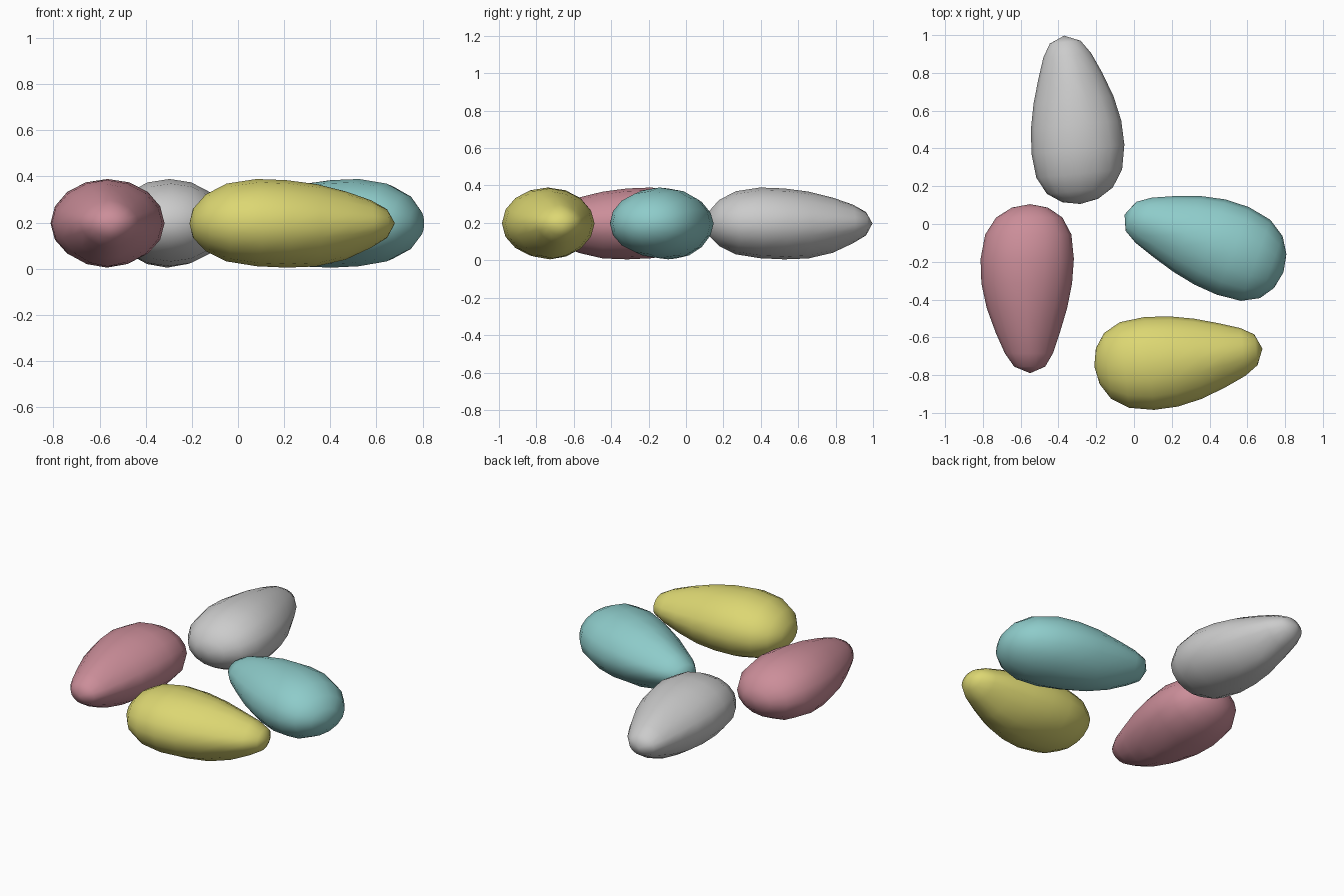
import bpy, bmesh
from math import sin, cos, pi, radians, copysign

if "Cube" in bpy.data.objects:
    bpy.data.objects.remove(bpy.data.objects["Cube"])

LEN, MID_Z, SEG = 0.895, 0.197, 16

# Profile stations: distance from blunt end, half width, height above / below
# the middle, and cross-section power (above 1 pinches the diagonals)
STATIONS = [
    (0.018, 0.095, 0.066, 0.066, 1.0),
    (0.07, 0.175, 0.125, 0.120, 1.0),
    (0.16, 0.228, 0.172, 0.165, 1.0),
    (0.29, 0.247, 0.192, 0.186, 1.0),
    (0.42, 0.240, 0.187, 0.192, 1.05),
    (0.55, 0.213, 0.170, 0.187, 1.12),
    (0.68, 0.170, 0.138, 0.157, 1.2),
    (0.79, 0.127, 0.100, 0.106, 1.15),
    (0.86, 0.082, 0.061, 0.064, 1.0),
]


def power(v, p):
    return copysign(abs(v) ** p, v)


def teardrop(name, tip, angle, color=None):
    """Teardrop pebble with its origin at the tip, pointing along +y."""
    bm = bmesh.new()
    rings = []
    for u, w, up, down, p in STATIONS:
        shift = 0.018 * sin(pi * u / LEN)      # slight sideways bend
        ring = []
        for i in range(SEG):
            a = 2 * pi * i / SEG
            s = power(sin(a), p)
            z = MID_Z + s * (up if s > 0 else down)
            ring.append(bm.verts.new((shift + w * power(cos(a), p), u - LEN, z)))
        rings.append(ring)
    blunt = bm.verts.new((0, -LEN, MID_Z))
    point = bm.verts.new((0, 0, MID_Z))
    for i in range(SEG):
        j = (i + 1) % SEG
        for r, q in zip(rings, rings[1:]):
            bm.faces.new((r[i], r[j], q[j], q[i]))
        bm.faces.new((blunt, rings[0][j], rings[0][i]))
        bm.faces.new((point, rings[-1][i], rings[-1][j]))
    bmesh.ops.recalc_face_normals(bm, faces=bm.faces)
    for f in bm.faces:
        f.smooth = True
    mesh = bpy.data.meshes.new(name)
    bm.to_mesh(mesh)
    bm.free()
    ob = bpy.data.objects.new(name, mesh)
    bpy.context.collection.objects.link(ob)
    ob.location = (tip[0], tip[1], 0)
    ob.rotation_euler.z = radians(angle)
    if color:
        mat = bpy.data.materials.new(name + "_color")
        mat.diffuse_color = (*color, 1)
        mat.use_nodes = True
        mat.node_tree.nodes["Principled BSDF"].inputs["Base Color"].default_value = mat.diffuse_color
        mesh.materials.append(mat)
    return ob


# Four pebbles arranged in a loose ring
teardrop("grey_pebble", (-0.37, 0.997), 5.5)
teardrop("pink_pebble", (-0.55, -0.79), 180, (0.60, 0.27, 0.32))
teardrop("teal_pebble", (-0.05, 0.05), 70, (0.27, 0.60, 0.59))
teardrop("yellow_pebble", (0.68, -0.66), -84, (0.72, 0.68, 0.17))
